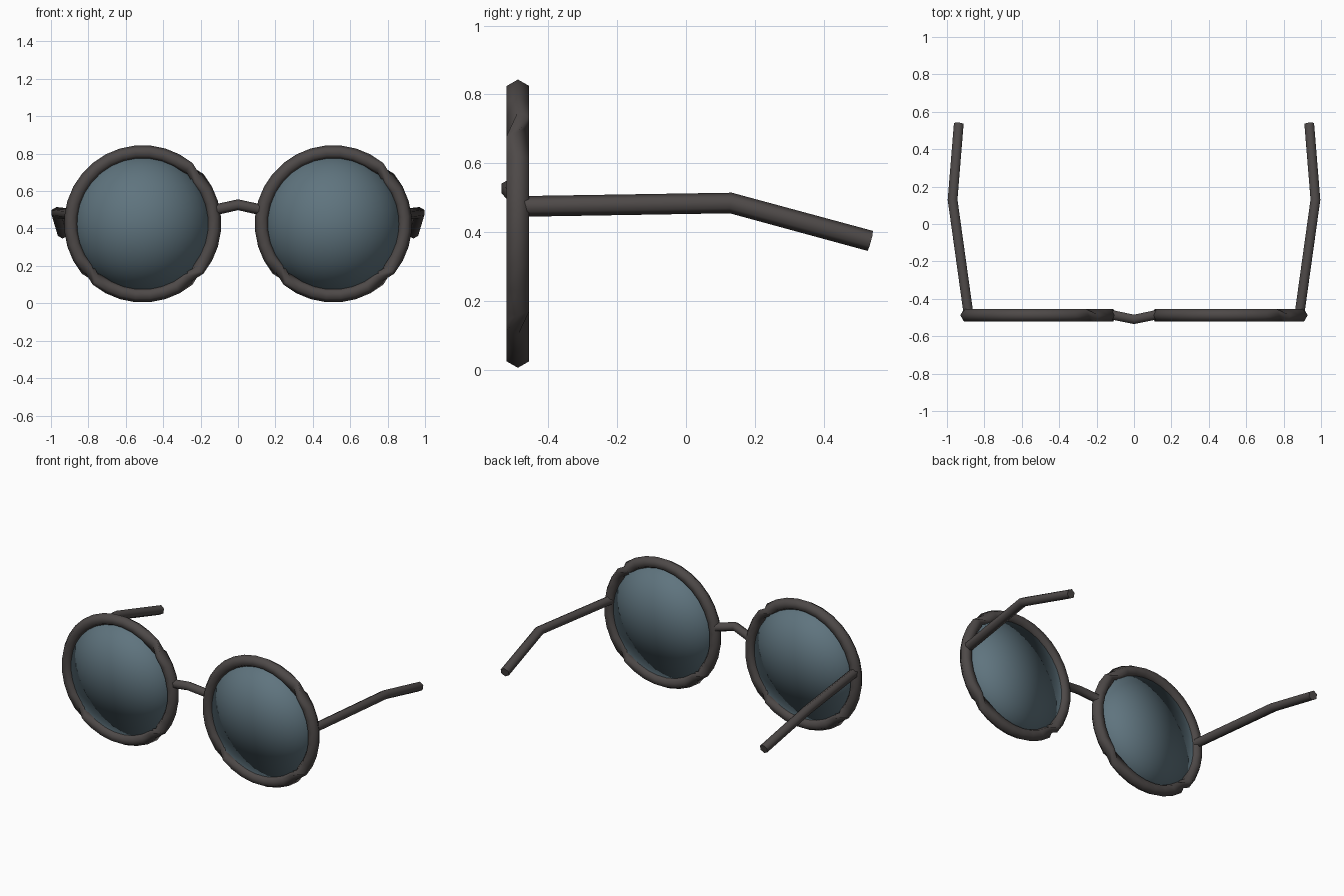
import bpy, bmesh, math
from mathutils import Vector

cube = bpy.data.objects.get("Cube")
if cube:
    bpy.data.objects.remove(cube, do_unlink=True)


def material(name, rgb):
    mat = bpy.data.materials.new(name)
    mat.use_nodes = True
    mat.diffuse_color = (*rgb, 1)
    mat.node_tree.nodes["Principled BSDF"].inputs["Base Color"].default_value = (*rgb, 1)
    return mat


FRAME = material("dark grey frame", (0.075, 0.066, 0.064))
LENS = material("blue grey lens", (0.115, 0.175, 0.21))
SIDES = 6


def loft(name, sections, closed):
    """Skin a list of point rings, either as a loop or with capped ends."""
    bm = bmesh.new()
    rings = [[bm.verts.new(p) for p in s] for s in sections]
    for i in range(len(rings) if closed else len(rings) - 1):
        a, b = rings[i], rings[(i + 1) % len(rings)]
        for j in range(SIDES):
            k = (j + 1) % SIDES
            bm.faces.new((a[j], a[k], b[k], b[j]))
    if not closed:
        bm.faces.new(rings[0])
        bm.faces.new(rings[-1])
    bmesh.ops.recalc_face_normals(bm, faces=bm.faces)
    mesh = bpy.data.meshes.new(name)
    bm.to_mesh(mesh)
    bm.free()
    mesh.materials.append(FRAME)
    obj = bpy.data.objects.new(name, mesh)
    bpy.context.collection.objects.link(obj)
    bpy.ops.object.select_all(action="DESELECT")
    obj.select_set(True)
    bpy.context.view_layer.objects.active = obj
    bpy.ops.object.shade_smooth_by_angle(angle=math.radians(65))
    return obj


def tube(name, path, radius):
    """Six-sided rod mitred along a path."""
    pts = [Vector(p) for p in path]
    sections = []
    for i, p in enumerate(pts):
        d = (pts[min(i + 1, len(pts) - 1)] - pts[max(i - 1, 0)]).normalized()
        side = d.cross(Vector((0, 0, 1))).normalized()
        up = side.cross(d)
        angles = [math.tau * (j + 0.5) / SIDES for j in range(SIDES)]
        sections.append([p + radius * (math.cos(a) * side + math.sin(a) * up) for a in angles])
    return loft(name, sections, False)


def rim(name, centre, radius, thick, steps=32):
    """Hexagonal ring whose section twists by a third of a turn at three places."""
    sections = []
    twist = 0
    for i in range(steps):
        t = math.tau * (i + 0.5) / steps
        if i in (steps // 8, steps * 5 // 8, steps * 7 // 8):
            twist += math.tau / 3
        out = Vector((math.cos(t), 0, math.sin(t)))
        angles = [math.tau * j / SIDES + twist for j in range(SIDES)]
        sections.append([centre + out * (radius + thick * math.cos(a))
                         + Vector((0, thick * math.sin(a), 0)) for a in angles])
    return loft(name, sections, True)


def lens(name, centre, radius, depth):
    """Thin domed disc, shaded as a rounder dome."""
    bpy.ops.mesh.primitive_uv_sphere_add(segments=32, ring_count=16, radius=1)
    obj = bpy.context.object
    obj.name = name
    mesh = obj.data
    mesh.materials.append(LENS)
    bpy.ops.object.shade_smooth()
    normals = [v.co.normalized() for v in mesh.vertices]
    for v in mesh.vertices:
        v.co = Vector((v.co.x * radius, v.co.y * depth, v.co.z * radius))
    mesh.normals_split_custom_set_from_vertices(normals)
    obj.location = centre
    return obj


# Rims, lenses and temple arms
for side, s in (("left", 1), ("right", -1)):
    centre = Vector((s * 0.51, -0.488, 0.425))
    rim(side + "_rim", centre, 0.383, 0.0375)
    lens(side + "_lens", centre, 0.375, 0.028)
    tube(side + "_temple", [(s * 0.885, -0.48, 0.475), (s * 0.97, 0.13, 0.485),
                            (s * 0.937, 0.535, 0.375)], 0.03)

# Nose bridge
tube("bridge", [(-0.135, -0.482, 0.497), (0, -0.51, 0.527), (0.135, -0.482, 0.497)], 0.029)
